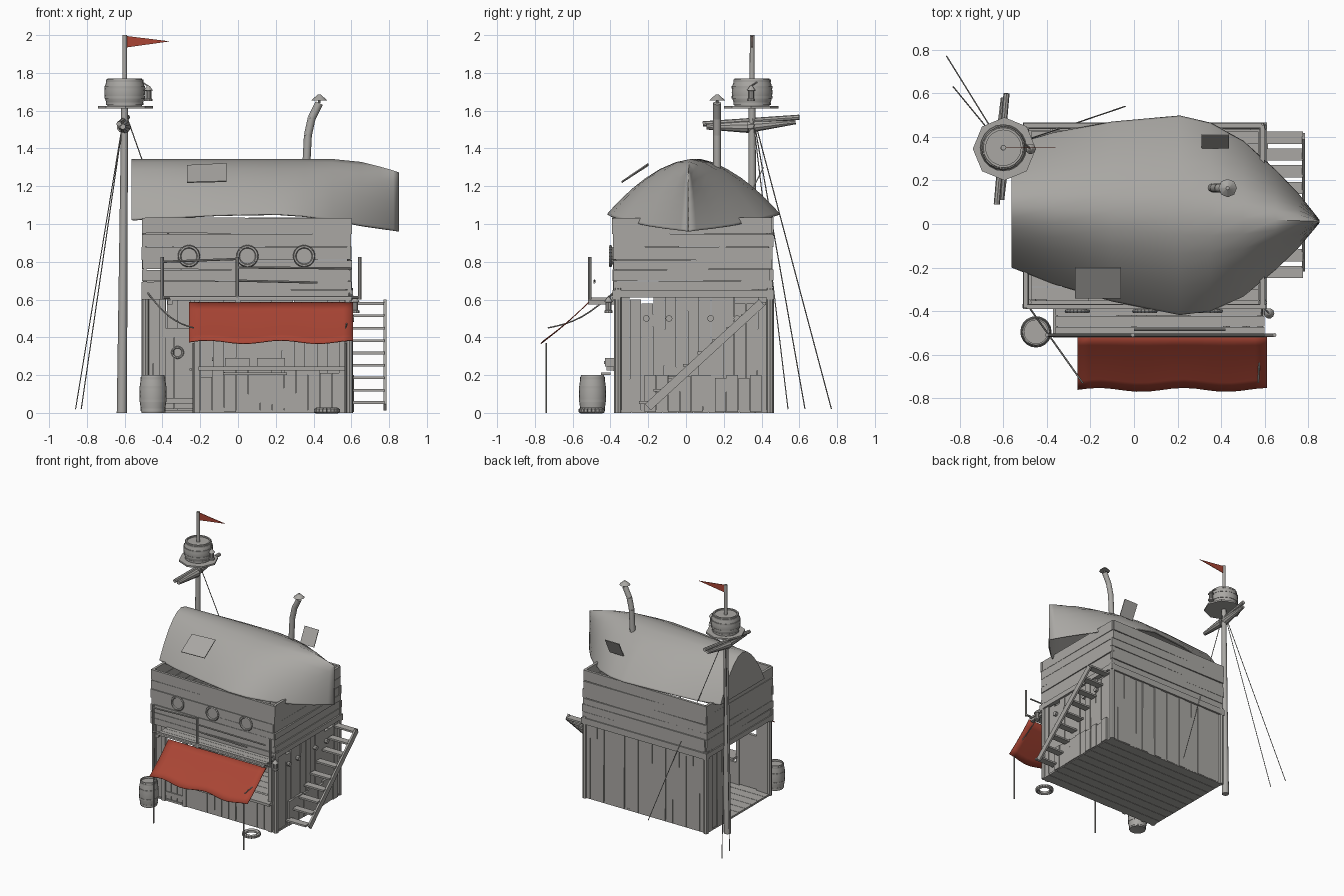
import bpy, bmesh, math, random
from mathutils import Vector, Matrix, Euler

random.seed(4)
if "Cube" in bpy.data.objects:
    bpy.data.objects.remove(bpy.data.objects["Cube"])


def material(name, color):
    m = bpy.data.materials.new(name)
    m.use_nodes = True
    m.diffuse_color = color
    m.node_tree.nodes["Principled BSDF"].inputs["Base Color"].default_value = color
    return m


GREY = material("weathered_grey", (0.40, 0.39, 0.37, 1))
RED = material("faded_red", (0.40, 0.06, 0.035, 1))


def finish(name, bm, mat=GREY, smooth=False, thick=0):
    bmesh.ops.recalc_face_normals(bm, faces=bm.faces)
    me = bpy.data.meshes.new(name)
    bm.to_mesh(me)
    bm.free()
    me.materials.append(mat)
    ob = bpy.data.objects.new(name, me)
    bpy.context.collection.objects.link(ob)
    if thick:
        mod = ob.modifiers.new("thickness", "SOLIDIFY")
        mod.thickness = thick
        mod.offset = 0
    if smooth:
        bpy.ops.object.select_all(action="DESELECT")
        ob.select_set(True)
        bpy.context.view_layer.objects.active = ob
        bpy.ops.object.shade_smooth_by_angle(angle=math.radians(40))
    return ob


def box(bm, lo, hi, rot=(0, 0, 0)):
    lo, hi = Vector(lo), Vector(hi)
    m = Matrix.LocRotScale((lo + hi) / 2, Euler(rot), hi - lo)
    bmesh.ops.create_cube(bm, size=1, matrix=m)


def rod(bm, a, b, r, r2=None, n=8):
    a, b = Vector(a), Vector(b)
    q = (b - a).to_track_quat("Z", "Y")
    bmesh.ops.create_cone(bm, cap_ends=True, segments=n, radius1=r, radius2=r if r2 is None else r2,
                          depth=(b - a).length, matrix=Matrix.LocRotScale((a + b) / 2, q, None))


def lathe(bm, profile, center, n=20):
    c = Vector(center)
    vs = [bm.verts.new(c + Vector((r, 0, z))) for r, z in profile]
    es = [bm.edges.new(p) for p in zip(vs, vs[1:])]
    bmesh.ops.spin(bm, geom=vs + es, cent=c, axis=(0, 0, 1), angle=math.tau, steps=n, use_duplicate=False)
    bmesh.ops.remove_doubles(bm, verts=bm.verts, dist=0.0005)


def ring(bm, center, R, r, axis="Z"):
    c = Vector(center)
    rot = Matrix.Rotation(math.pi / 2, 4, "X") if axis == "Y" else Matrix()
    pts = [c + rot @ Vector((R * math.cos(t), R * math.sin(t), 0)) for t in [i * math.tau / 20 for i in range(21)]]
    for a, b in zip(pts, pts[1:]):
        rod(bm, a, b, r, n=6)


def rope(name, pts, r=0.003):
    cu = bpy.data.curves.new(name, "CURVE")
    cu.dimensions = "3D"
    cu.bevel_depth = r
    cu.bevel_resolution = 1
    sp = cu.splines.new("POLY")
    sp.points.add(len(pts) - 1)
    for p, co in zip(sp.points, pts):
        p.co = (*co, 1)
    cu.materials.append(GREY)
    bpy.context.collection.objects.link(bpy.data.objects.new(name, cu))


def barrel(name, center, r, h):
    bm = bmesh.new()
    lathe(bm, [(0, 0.01), (r * 0.85, 0), (r * 0.96, h * 0.25), (r, h * 0.5), (r * 0.96, h * 0.75),
               (r * 0.85, h), (r * 0.75, h), (r * 0.75, h * 0.93), (0, h * 0.93)], center)
    for f in (0.08, 0.32, 0.68, 0.92):
        rr = r * (1.02 - 0.6 * (f - 0.5) ** 2)
        lathe(bm, [(rr - 0.01, h * f - 0.006), (rr, h * f - 0.006), (rr, h * f + 0.006), (rr - 0.01, h * f + 0.006)], center)
    finish(name, bm, smooth=True)


def upright_planks(name, along, start, end, pos, top, width=0.062, drop=0.02):
    """Row of vertical boards along an axis, with uneven tops and a little sway."""
    bm = bmesh.new()
    n = round((end - start) / width)
    w = (end - start) / n
    for i in range(n):
        a, j = start + i * w, random.uniform(-0.004, 0.004)
        z = top - random.choice((0, 0, 0, 1, 2)) * drop
        lo, hi = (a + 0.001, pos - 0.01 + j), (a + w - 0.001, pos + 0.01 + j)
        sway = random.uniform(-0.006, 0.006)
        if along == "x":
            box(bm, (*lo, 0.005), (*hi, z), (0, sway, 0))
        else:
            box(bm, (lo[1], lo[0], 0.005), (hi[1], hi[0], z), (sway, 0, 0))
    finish(name, bm)


# Ground floor: floorboards, walls, corner posts
bm = bmesh.new()
for i in range(10):
    y = -0.37 + i * 0.082
    box(bm, (-0.5, y, 0), (0.6, y + 0.079, 0.015))
finish("floorboards", bm)
upright_planks("back_wall", "x", -0.5, 0.6, 0.44, 0.66)
upright_planks("right_wall", "y", -0.36, 0.44, 0.585, 0.62)
upright_planks("right_wall_skirting", "y", -0.22, 0.4, 0.6, 0.2, drop=0.008)
upright_planks("left_wall", "y", 0.2, 0.44, -0.49, 0.66)
upright_planks("front_wall_left", "x", -0.5, -0.4, -0.355, 0.64, 0.05)
upright_planks("counter_front", "x", -0.2, 0.56, -0.365, 0.23)
bm = bmesh.new()
for x in (-0.49, 0.59):
    for y in (-0.36, 0.445):
        rod(bm, (x, y, 0), (x, y, 0.66), 0.02)
for x in (-0.4, -0.215, 0.55):
    box(bm, (x - 0.015, -0.38, 0), (x + 0.015, -0.35, 0.62))
finish("posts", bm)
bm = bmesh.new()
for y in (-0.37, 0.445):
    box(bm, (-0.51, y - 0.02, 0.6), (0.61, y + 0.02, 0.65))
for x in (-0.49, 0.59):
    box(bm, (x - 0.02, -0.38, 0.61), (x + 0.02, 0.45, 0.65))
box(bm, (-0.41, -0.375, 0.4), (-0.2, -0.35, 0.45))
for y in (-0.21, -0.09, 0.13, 0.27):
    rod(bm, (0.57, y, 0.5), (0.615, y, 0.5), 0.018)
finish("beams", bm)

# Door with round window, counter and goods
bm = bmesh.new()
for i in range(3):
    box(bm, (-0.39 + i * 0.054, -0.37, 0.02), (-0.338 + i * 0.054, -0.355, 0.4))
box(bm, (-0.39, -0.378, 0.05), (-0.23, -0.365, 0.08))
ring(bm, (-0.32, -0.375, 0.32), 0.028, 0.006, "Y")
rod(bm, (-0.25, -0.385, 0.23), (-0.25, -0.36, 0.23), 0.008)
finish("door", bm)
bm = bmesh.new()
box(bm, (-0.21, -0.42, 0.225), (0.57, -0.3, 0.245))
box(bm, (-0.08, -0.45, 0.2), (0.26, -0.4, 0.215))
for a, b in ((-0.07, 0.06), (0.1, 0.25)):
    box(bm, (a, -0.43, 0.245), (b, -0.36, 0.29))
    box(bm, (a + 0.01, -0.435, 0.26), (b - 0.01, -0.355, 0.275))
finish("counter", bm)

# Upper storey of level boards with three round windows
bm = bmesh.new()
rows = (0.65, 0.7, 0.76, 0.81, 0.88, 0.95, 1.035)
for a, b in zip(rows, rows[1:]):
    for y in (-0.38, 0.45):
        j, k = random.uniform(-0.012, 0.012), random.uniform(-0.004, 0.004)
        box(bm, (-0.5 + j, y - 0.01 + k, a), (0.595 + j, y + 0.01 + k, b - 0.002), (0, random.uniform(-0.008, 0.008), 0))
    for x in (-0.495, 0.59):
        k = random.uniform(-0.004, 0.004)
        box(bm, (x - 0.01 + k, -0.385, a), (x + 0.01 + k, 0.455, b - 0.002), (random.uniform(-0.008, 0.008), 0, 0))
finish("upper_walls", bm)
bm = bmesh.new()
for x in (-0.26, 0.05, 0.35):
    ring(bm, (x, -0.4, 0.83), 0.05, 0.009, "Y")
    rod(bm, (x, -0.38, 0.83), (x, -0.4, 0.83), 0.045, n=20)
finish("round_windows", bm)

# Roof: an upturned hull
stations = [(-0.56, 0.28, 1.02, 1.34), (-0.37, 0.345, 1.03, 1.34), (-0.1, 0.41, 1.045, 1.34), (0.21, 0.455, 1.05, 1.34),
            (0.35, 0.43, 1.04, 1.34), (0.5, 0.355, 1.02, 1.34), (0.65, 0.225, 0.99, 1.325),
            (0.75, 0.125, 0.975, 1.3), (0.82, 0.04, 0.965, 1.28), (0.85, 0.002, 0.96, 1.27)]
bm = bmesh.new()
N, prev = 16, None
for x, w, e, t in stations:
    mid = 0.04 - 0.055 * (x - 0.21) + 0.02 * max(0, x - 0.5)
    us = [math.sin(math.pi / 2 * (2 * i / N - 1)) for i in range(N + 1)]
    cur = [bm.verts.new((x, mid + u * w, e + (t - e) * (1 - abs(u) ** 1.8))) for u in us]
    if prev:
        for i in range(N):
            bm.faces.new((prev[i], prev[i + 1], cur[i + 1], cur[i]))
    else:
        bm.faces.new(cur)
    prev = cur
finish("hull_roof", bm, smooth=True, thick=0.008)


def sheet(name, corners, mat=GREY, thick=0.006):
    b = bmesh.new()
    b.faces.new([b.verts.new(c) for c in corners])
    finish(name, b, mat, thick=thick)


sheet("front_roof_patch", [(-0.27, -0.34, 1.22), (-0.06, -0.34, 1.225), (-0.06, -0.2, 1.32), (-0.27, -0.2, 1.31)])
sheet("back_roof_patch", [(0.31, 0.35, 1.18), (0.435, 0.35, 1.18), (0.435, 0.41, 1.3), (0.31, 0.41, 1.3)])

# Stove pipe with cap
bm = bmesh.new()
bends = [(0.36, 0.165, 1.28), (0.37, 0.165, 1.47), (0.39, 0.165, 1.56), (0.43, 0.165, 1.64)]
for a, b in zip(bends, bends[1:]):
    rod(bm, a, b, 0.021, n=12)
rod(bm, bends[-1], (0.43, 0.165, 1.67), 0.006)
rod(bm, (0.43, 0.165, 1.655), (0.43, 0.165, 1.685), 0.042, 0.008, n=8)
finish("stove_pipe", bm, smooth=True)

# Balcony and railing
bm = bmesh.new()
for i in range(3):
    box(bm, (-0.36, -0.52 + i * 0.05, 0.595), (0.6, -0.472 + i * 0.05, 0.61))
for x in (-0.36, 0.0, 0.58):
    box(bm, (x - 0.012, -0.52, 0.575), (x + 0.012, -0.37, 0.595))
finish("balcony_deck", bm)
bm = bmesh.new()
for x in (-0.4, -0.005, 0.645):
    rod(bm, (x, -0.51, 0.6), (x, -0.51, 0.825), 0.009)
rod(bm, (-0.4, -0.51, 0.61), (0.645, -0.51, 0.61), 0.008)
rod(bm, (-0.4, -0.51, 0.8), (0.0, -0.51, 0.815), 0.006)
rod(bm, (0.0, -0.51, 0.77), (0.6, -0.51, 0.765), 0.006)
rod(bm, (0.0, -0.485, 0.7), (0.42, -0.485, 0.69), 0.006)
finish("railing", bm)

# Awning with wavy hem, poles and stays
bm = bmesh.new()
bmesh.ops.create_grid(bm, x_segments=16, y_segments=6, size=0.5)
for v in bm.verts:
    u, d = v.co.x + 0.5, 0.5 - v.co.y
    ripple = 0.009 * d * math.sin(u * 14)
    v.co = (-0.26 + 0.87 * u, -0.515 - 0.245 * d + ripple, 0.585 - 0.21 * d + ripple - 0.008 * math.sin(math.pi * d))
finish("awning", bm, RED, smooth=True, thick=0.005)
for side, x, top in (("left", 0.57, 0.59), ("right", -0.235, -0.49)):
    rope(side + "_awning_pole", [(x, -0.74, 0), (x, -0.74, 0.37)], 0.005)
    rope(side + "_awning_stay", [(top + (x - top) * t, -0.37 - 0.36 * t, 0.65 - 0.2 * t - 0.04 * math.sin(math.pi * t))
                                 for t in [i / 8 for i in range(9)]], 0.004)

# Side stairs with one long stringer
bm = bmesh.new()
for i in range(9):
    y, z = -0.22 + i * 0.077, 0.055 + i * 0.0655
    box(bm, (0.6, y - 0.028, z - 0.007), (0.775, y + 0.028, z + 0.007))
slope = math.atan2(0.55, 0.6)
box(bm, (0.77, -0.31, 0.285), (0.785, 0.51, 0.33), (slope, 0, 0))
finish("side_stairs", bm)

# Mast, lookout, yard, flag and rigging
bm = bmesh.new()
rod(bm, (-0.615, 0.35, 0), (-0.6, 0.35, 1.62), 0.027, 0.018, 12)
rod(bm, (-0.6, 0.35, 1.62), (-0.6, 0.35, 2), 0.014, 0.012, 10)
finish("mast", bm, smooth=True)
bm = bmesh.new()
rod(bm, (-0.595, 0.345, 1.612), (-0.595, 0.345, 1.625), 0.145, n=8)
finish("lookout_platform", bm)
barrel("lookout_barrel", (-0.6, 0.35, 1.625), 0.108, 0.145)
bm = bmesh.new()
rod(bm, (-0.63, 0.09, 1.53), (-0.585, 0.6, 1.565), 0.014)
for a, b, r, s in ((0.11, 0.33, 0.015, 0.033), (0.33, 0.58, 0.033, 0.012)):
    rod(bm, (-0.61, a, 1.515), (-0.6, b, 1.515 if a < 0.3 else 1.54), r, s, 10)
finish("yard_and_furled_sail", bm)
sheet("flag", [(-0.588, 0.35, 1.995), (-0.588, 0.35, 1.935), (-0.36, 0.35, 1.967)], RED, 0.004)
for i, end in enumerate(((-0.86, 0.77, 0.02), (-0.83, 0.63, 0.02), (-0.04, 0.54, 0.02))):
    rope("mast_stay_%d" % i, [(-0.6, 0.35, 1.6), end])

# Lanterns, ground barrel and life ring
for name, c in (("lookout_lantern", (-0.475, 0.345, 1.65)), ("corner_lantern", (0.62, -0.41, 0.53))):
    bm = bmesh.new()
    lathe(bm, [(0, 0), (0.022, 0), (0.022, 0.012), (0.016, 0.015), (0.016, 0.055), (0.024, 0.058), (0.008, 0.08), (0, 0.085)], c, 10)
    rod(bm, (c[0], c[1], c[2] + 0.08), (c[0] - 0.03, c[1] + 0.03, c[2] + 0.1), 0.004)
    finish(name, bm)
barrel("ground_barrel", (-0.45, -0.495, 0), 0.072, 0.2)
bm = bmesh.new()
ring(bm, (0.47, -0.5, 0.012), 0.055, 0.016)
finish("life_ring", bm, smooth=True)
